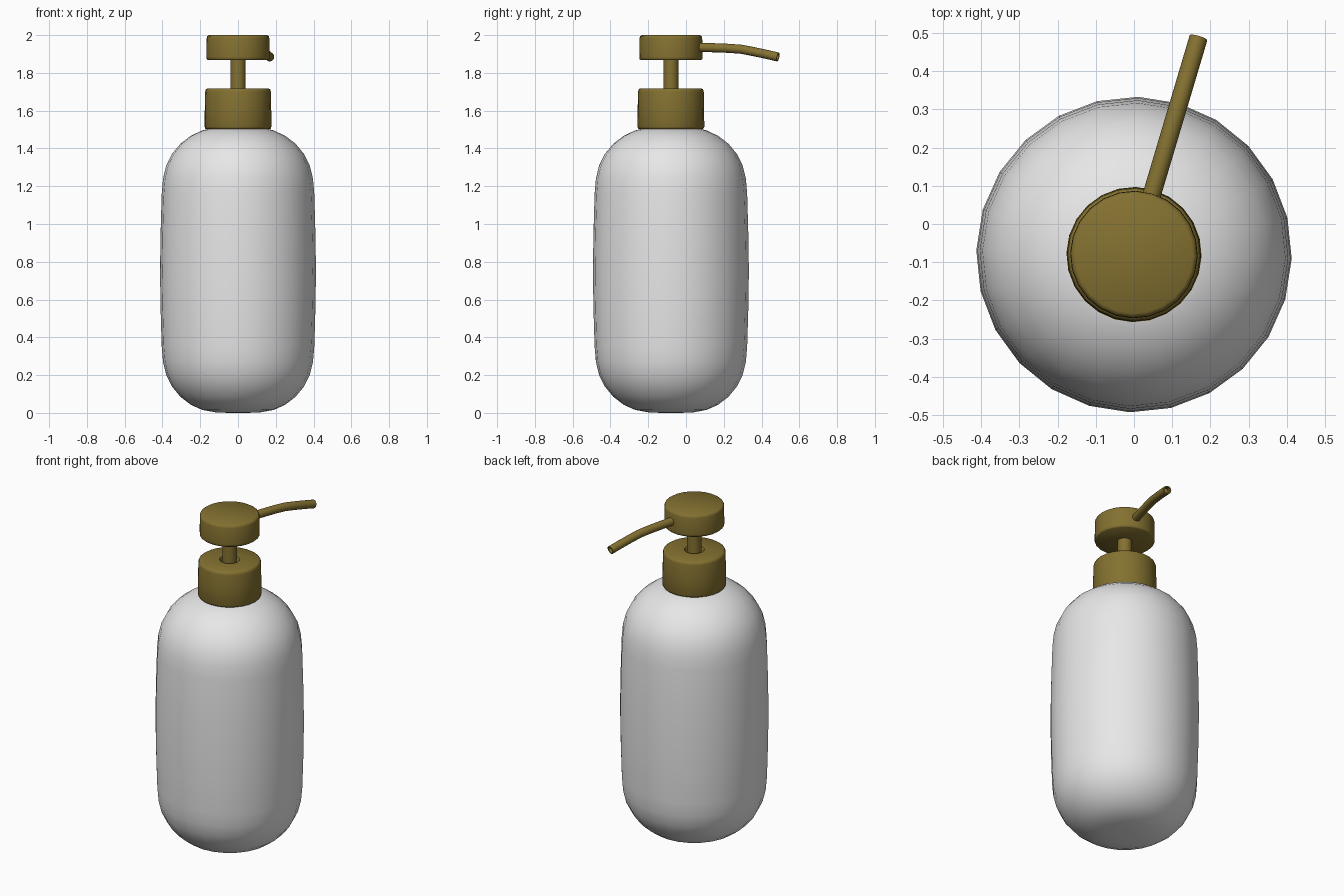
import bpy, bmesh, math
from mathutils import Vector

if "Cube" in bpy.data.objects:
    bpy.data.objects.remove(bpy.data.objects["Cube"])

AXIS_Y = -0.08      # the bottle stands slightly forward of centre
SIDES = 24
TURN = math.radians(-1.5)


def material(name, rgb):
    m = bpy.data.materials.new(name)
    m.diffuse_color = (*rgb, 1)
    m.use_nodes = True
    m.node_tree.nodes["Principled BSDF"].inputs["Base Color"].default_value = m.diffuse_color
    return m


WHITE = material("off_white", (0.80, 0.80, 0.80))
GOLD = material("dark_gold", (0.23, 0.165, 0.03))


def skin_rings(name, rings, mat, angle):
    """Join successive rings of points into a closed, smooth-shaded solid."""
    bm = bmesh.new()
    loops = [[bm.verts.new(p) for p in ring] for ring in rings]
    n = len(loops[0])
    for a, b in zip(loops, loops[1:]):
        for i in range(n):
            j = (i + 1) % n
            bm.faces.new((a[i], a[j], b[j], b[i]))
    bm.faces.new(loops[0][::-1])
    bm.faces.new(loops[-1])
    bmesh.ops.recalc_face_normals(bm, faces=bm.faces)
    me = bpy.data.meshes.new(name)
    bm.to_mesh(me)
    bm.free()
    me.materials.append(mat)
    ob = bpy.data.objects.new(name, me)
    bpy.context.collection.objects.link(ob)
    bpy.ops.object.select_all(action='DESELECT')
    ob.select_set(True)
    bpy.context.view_layer.objects.active = ob
    bpy.ops.object.shade_smooth_by_angle(angle=math.radians(angle))
    return ob


def lathe(name, profile, mat, angle=50):
    """Turn (radius, height) points around the bottle axis."""
    rings = []
    for r, z in profile:
        rings.append([(r * math.cos(TURN + math.tau * i / SIDES),
                       AXIS_Y + r * math.sin(TURN + math.tau * i / SIDES), z)
                      for i in range(SIDES)])
    return skin_rings(name, rings, mat, angle)


# Bottle body with softly rounded ends
lathe("bottle_body", [
    (0.05, 0.0), (0.12, 0.003), (0.19, 0.016), (0.25, 0.043), (0.305, 0.085),
    (0.35, 0.14), (0.38, 0.20), (0.397, 0.27), (0.404, 0.35), (0.410, 0.55),
    (0.413, 0.75), (0.410, 0.95), (0.404, 1.16), (0.397, 1.24), (0.380, 1.31),
    (0.35, 1.37), (0.305, 1.425), (0.25, 1.467), (0.19, 1.495), (0.15, 1.505),
    (0.05, 1.508)], WHITE, 60)

# Collar with a small well around the stem
lathe("collar", [
    (0.165, 1.502), (0.173, 1.505), (0.177, 1.515), (0.176, 1.61),
    (0.174, 1.70), (0.171, 1.712), (0.162, 1.718), (0.056, 1.718),
    (0.052, 1.712), (0.052, 1.66)], GOLD)

# Pump stem
lathe("pump_stem", [(0.04, 1.62), (0.04, 1.88)], GOLD)

# Pump head
lathe("pump_head", [
    (0.160, 1.868), (0.166, 1.873), (0.167, 1.885), (0.166, 1.984),
    (0.163, 1.994), (0.154, 2.0)], GOLD)

# Spout: a drooping tube leaving the head towards the back, slightly right
out = Vector((0.285, 0.958, 0)).normalized()
side = Vector((out.y, -out.x, 0))
path = [(0.10, 1.936), (0.24, 1.933), (0.32, 1.930), (0.39, 1.925),
        (0.45, 1.914), (0.52, 1.900), (0.592, 1.884)]
RADIUS = 0.024
rings = []
for k, (d, z) in enumerate(path):
    d0, z0 = path[max(k - 1, 0)]
    d1, z1 = path[min(k + 1, len(path) - 1)]
    along = (out * (d1 - d0) + Vector((0, 0, z1 - z0))).normalized()
    up = side.cross(along)
    centre = Vector((0, AXIS_Y, z)) + out * d

    def ring(c, r):
        return [c + side * r * math.cos(math.tau * i / 16)
                + up * r * math.sin(math.tau * i / 16) for i in range(16)]
    rings.append(ring(centre, RADIUS))
# Open nozzle end
rings.append(ring(centre, RADIUS * 0.7))
rings.append(ring(centre - along * 0.03, RADIUS * 0.7))
skin_rings("spout", rings, GOLD, 40)
